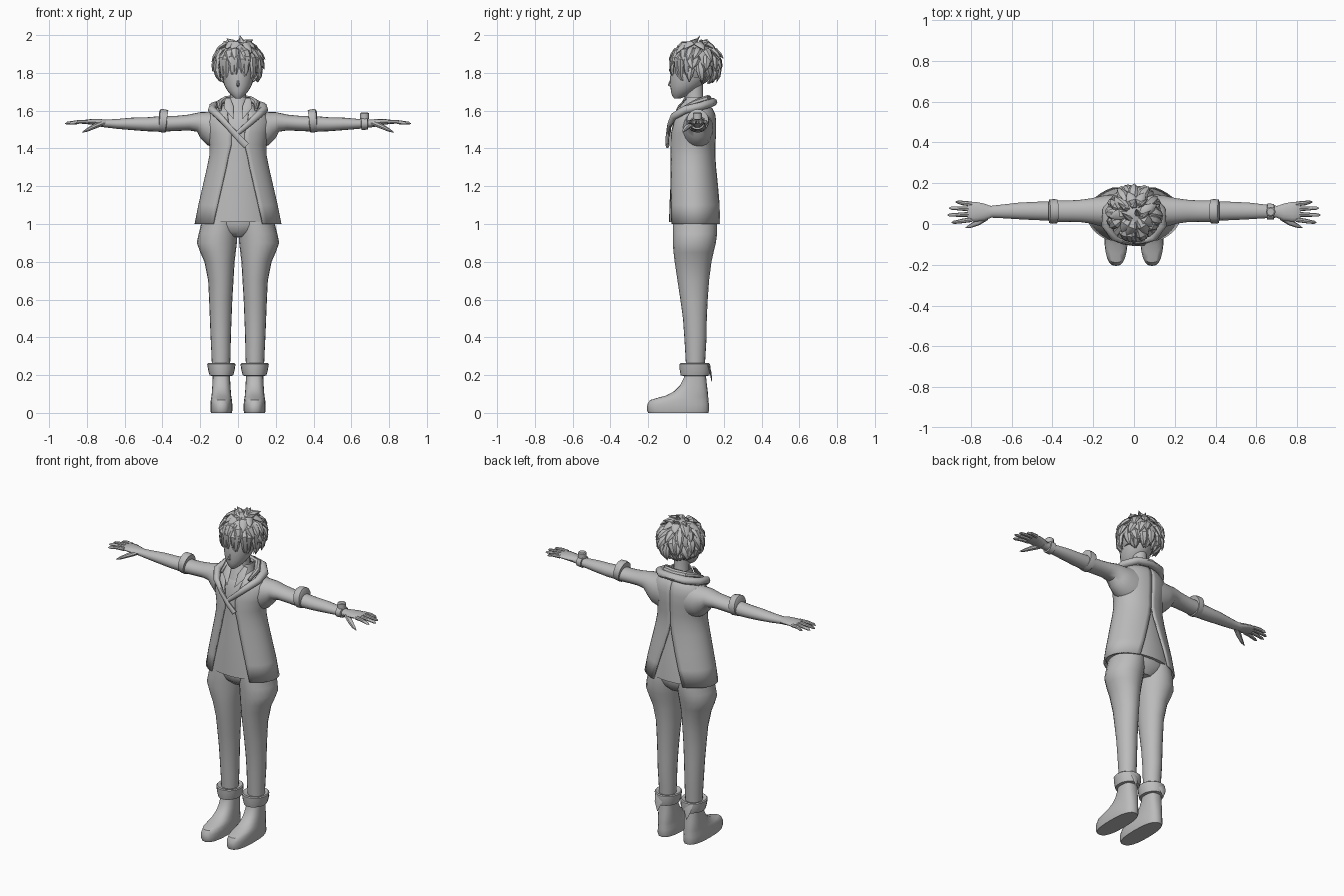
import bpy, bmesh, math, random
from mathutils import Vector

random.seed(4)
grey = bpy.data.materials.new("plain grey")
grey.diffuse_color = (0.5, 0.5, 0.5, 1)


def mesh_from_rings(name, rings, closed=True, caps=True, angle=40):
    """Skin a list of equal-length point rings."""
    bm = bmesh.new()
    vs = [[bm.verts.new(p) for p in r] for r in rings]
    n = len(vs[0])
    for a, b in zip(vs, vs[1:]):
        for i in range(n if closed else n - 1):
            j = (i + 1) % n
            bm.faces.new((a[i], a[j], b[j], b[i]))
    if caps and closed:
        bm.faces.new(vs[0])
        bm.faces.new(vs[-1])
    bmesh.ops.recalc_face_normals(bm, faces=bm.faces)
    me = bpy.data.meshes.new(name)
    bm.to_mesh(me)
    bm.free()
    me.materials.append(grey)
    ob = bpy.data.objects.new(name, me)
    bpy.context.collection.objects.link(ob)
    bpy.ops.object.select_all(action='DESELECT')
    ob.select_set(True)
    bpy.context.view_layer.objects.active = ob
    bpy.ops.object.shade_smooth_by_angle(angle=math.radians(angle))
    return ob


def power(v, e):
    return math.copysign(abs(v) ** e, v)


def stack(name, rows, n=20, e=1.0, s=1, caps=True):
    """Loft upright rows of (z, centre x, half width, front y, back y)."""
    rings = []
    for z, cx, hw, yf, yb in rows:
        rings.append([(s * (cx + hw * power(math.sin(t), e)),
                       (yf + yb) / 2 - (yb - yf) / 2 * power(math.cos(t), e), z)
                      for t in (2 * math.pi * i / n for i in range(n))])
    return mesh_from_rings(name, rings, caps=caps)


def sweep(name, pts, radii, n=10, up=(0, 0, 1), s=1, closed_path=False):
    """Sweep an ellipse (side radius, up radius) along points."""
    pts = [Vector((s * p[0], p[1], p[2])) for p in pts]
    rings, m = [], len(pts)
    for k, p in enumerate(pts):
        if closed_path:
            t = pts[(k + 1) % m] - pts[k - 1]
        else:
            t = pts[min(k + 1, m - 1)] - pts[max(k - 1, 0)]
        t.normalize()
        side = t.cross(Vector(up)).normalized()
        nor = side.cross(t)
        a, b = radii[min(k, len(radii) - 1)]
        rings.append([p + side * a * math.cos(q) + nor * b * math.sin(q)
                      for q in (2 * math.pi * i / n for i in range(n))])
    if closed_path:
        rings.append(rings[0])
    return mesh_from_rings(name, rings, caps=not closed_path)


# torso profile: z, half width, front y, back y, front gap, back gap
torso = [(1.00, .225, -.100, .190, .130, .100), (1.10, .205, -.097, .182, .108, .070),
         (1.20, .182, -.092, .168, .085, .040), (1.30, .159, -.087, .155, .062, .012),
         (1.36, .147, -.084, .150, .050, .001), (1.42, .145, -.082, .150, .035, .001),
         (1.48, .158, -.078, .155, .035, .001), (1.54, .166, -.066, .155, .050, .001),
         (1.58, .150, -.045, .150, .055, .001), (1.61, .110, -.015, .135, .045, .001),
         (1.63, .060, .005, .110, .030, .001)]

# lining visible in the front opening and back vent
stack("coat_lining", [(z + .01, 0, w - .012, f + .010, b - .012)
                      for z, w, f, b, _, _ in torso], n=32)

# open coat halves
for s in (1, -1):
    rings = []
    for z, w, f, b, gf, gb in torso:
        t0 = math.asin(gf / w)
        t1 = math.pi - math.asin(gb / w)
        rings.append([(s * w * math.sin(t), (f + b) / 2 - (b - f) / 2 * math.cos(t), z)
                      for t in (t0 + (t1 - t0) * i / 18 for i in range(19))])
    coat = mesh_from_rings("coat_half", rings, closed=False)
    mod = coat.modifiers.new("cloth", 'SOLIDIFY')
    mod.thickness, mod.offset = .010, 0

for s in (1, -1):
    # sleeve flowing out of the shoulder
    sweep("sleeve", [(.09, .06, 1.505), (.14, .063, 1.51), (.17, .063, 1.525), (.21, .064, 1.54),
                     (.26, .064, 1.537), (.32, .063, 1.533), (.40, .063, 1.53)],
          [(.085, .11), (.080, .095), (.072, .075), (.062, .052), (.055, .042), (.052, .040),
           (.052, .041)], n=20, s=s)
    # turned-up cuff
    sweep("sleeve_cuff", [(.375, .062, 1.543), (.378, .062, 1.543), (.395, .062, 1.546),
                          (.415, .062, 1.548), (.418, .062, 1.548)],
          [(.050, .048), (.059, .060), (.060, .062), (.058, .060), (.048, .045)], n=20, s=s)
    # forearm
    sweep("forearm", [(.40, .063, 1.53), (.48, .064, 1.528), (.56, .064, 1.53), (.64, .062, 1.53),
                      (.70, .060, 1.532), (.725, .060, 1.535)],
          [(.047, .042), (.045, .037), (.041, .033), (.034, .026), (.029, .021), (.032, .02)],
          n=16, s=s)
    # hand, fingers and thumb
    sweep("palm", [(.70, .060, 1.533), (.735, .058, 1.537), (.775, .060, 1.541),
                   (.805, .062, 1.541), (.815, .062, 1.540)],
          [(.028, .020), (.042, .019), (.048, .015), (.047, .012), (.042, .008)], n=14, s=s)
    for y0, y1, tip in ((.022, .008, .895), (.048, .044, .915), (.074, .078, .907), (.098, .108, .875)):
        sweep("finger", [(.795, y0, 1.541), (.84, (y0 + y1) / 2, 1.541),
                         (tip - .012, y1, 1.534), (tip, y1, 1.531)],
              [(.012, .011), (.011, .010), (.008, .008), (.002, .002)], n=8, s=s)
    sweep("thumb", [(.725, .035, 1.532), (.765, .008, 1.515), (.80, -.009, 1.497),
                    (.825, -.018, 1.485)],
          [(.018, .015), (.015, .013), (.010, .009), (.002, .002)], n=8, s=s)

    # trousers: z, inner x, outer x, front y, back y
    leg = [(1.06, .0, .185, -.065, .160), (1.0, .0, .195, -.070, .165), (.95, .002, .208, -.070, .165),
           (.90, .006, .218, -.070, .158), (.85, .012, .200, -.066, .146), (.80, .018, .178, -.060, .135),
           (.70, .024, .158, -.045, .122), (.60, .030, .153, -.030, .115), (.50, .034, .149, -.016, .110),
           (.40, .038, .145, -.009, .109), (.32, .039, .141, -.004, .104), (.25, .042, .138, 0, .100)]
    stack("trouser_leg", [(z, (a + b) / 2, (b - a) / 2, f, k) for z, a, b, f, k in leg], s=s)

    # boot with long toe
    boot = [(0, .088, .055, -.200, .118), (.012, .088, .058, -.206, .122), (.045, .088, .058, -.205, .121),
            (.068, .088, .056, -.190, .119), (.080, .088, .054, -.150, .118), (.092, .088, .052, -.105, .117),
            (.115, .088, .050, -.062, .115), (.145, .088, .048, -.032, .111),
            (.185, .088, .046, -.012, .107), (.225, .088, .046, -.005, .104)]
    stack("boot", boot, n=24, e=.8, s=s)
    # folded boot cuff with a pointed flap at the back
    stack("boot_cuff", [(.195, .088, .048, -.010, .108), (.198, .088, .062, -.028, .124),
                        (.225, .088, .070, -.033, .130), (.258, .088, .075, -.034, .128),
                        (.263, .088, .070, -.028, .122), (.255, .088, .050, -.008, .104)], s=s)
    sweep("boot_flap", [(.10, .115, .255), (.10, .130, .215), (.10, .137, .165)],
          [(.030, .008), (.024, .006), (.002, .002)], n=6, up=(0, 1, 0), s=s)

# hips joining both legs
stack("hips", [(.93, 0, .07, -.02, .12), (.96, 0, .13, -.055, .15), (1.0, 0, .185, -.068, .163),
               (1.06, 0, .18, -.065, .160)])

# neck and standing shirt collar
stack("neck", [(1.58, 0, .055, .0, .11), (1.64, 0, .043, .0, .09), (1.74, 0, .042, -.005, .09)])
stack("shirt_collar", [(1.585, 0, .085, -.045, .130), (1.625, 0, .070, -.030, .122),
                       (1.672, 0, .060, -.008, .120), (1.668, 0, .054, -.002, .114),
                       (1.625, 0, .050, .002, .105)])
for s in (1, -1):
    sweep("collar_point", [(.055, .0, 1.665), (.050, -.040, 1.62), (.026, -.070, 1.56)],
          [(.014, .005), (.026, .005), (.002, .002)], n=6, up=(0, -1, .4), s=s)

# hood roll over the shoulders, crossing at the chest
sweep("hood_roll", [(.045, -.098, 1.415), (.0, -.098, 1.46), (-.05, -.090, 1.515), (-.10, -.065, 1.570),
                    (-.138, -.005, 1.605), (-.130, .070, 1.622), (-.080, .125, 1.638), (0, .140, 1.645),
                    (.080, .125, 1.638), (.130, .070, 1.622), (.138, -.005, 1.605), (.10, -.065, 1.570),
                    (.05, -.088, 1.525), (-.015, -.092, 1.470)],
      [(.010, .018), (.010, .017), (.011, .016), (.018, .019), (.022, .022), (.025, .022),
       (.026, .022), (.026, .022), (.026, .022), (.025, .022), (.022, .022), (.018, .019),
       (.011, .016), (.010, .012)], n=10)
# second fold of the hood behind the neck
sweep("hood_fold", [(-.095, -.03, 1.605), (-.100, .045, 1.640), (-.065, .100, 1.660), (0, .116, 1.665),
                    (.065, .100, 1.660), (.100, .045, 1.640), (.095, -.03, 1.605)],
      [(.008, .008), (.018, .016), (.020, .018), (.020, .018), (.020, .018), (.018, .016),
       (.008, .008)], n=8)

# wrist watch on one arm
sweep("watch_strap", [(.652, .061, 1.531), (.654, .061, 1.531), (.686, .060, 1.532), (.688, .060, 1.532)],
      [(.030, .022), (.040, .034), (.038, .032), (.028, .020)], n=16)
sweep("watch_face", [(.67, .060, 1.555), (.67, .060, 1.585), (.67, .060, 1.590)],
      [(.024, .024), (.024, .024), (.018, .018)], n=12, up=(0, 1, 0))

# head with narrow chin
stack("head", [(1.664, 0, .014, -.062, -.030), (1.680, 0, .034, -.074, .010), (1.705, 0, .056, -.080, .050),
               (1.735, 0, .073, -.083, .085), (1.775, 0, .084, -.084, .120), (1.83, 0, .090, -.080, .140),
               (1.89, 0, .080, -.060, .130), (1.94, 0, .045, -.010, .090)], n=24)
sweep("nose", [(0, -.080, 1.765), (0, -.092, 1.735), (0, -.080, 1.727)],
      [(.004, .004), (.008, .006), (.004, .003)], n=6, up=(0, -1, 0))

# hair cap, then layered pointed locks
C, R = Vector((0, .050, 1.848)), Vector((.116, .122, .116))


def on_cap(az, el, k):
    a, e = math.radians(az), math.radians(el)
    return C + Vector((R.x * math.sin(a) * math.cos(e), -R.y * math.cos(a) * math.cos(e),
                       R.z * math.sin(e))) * k


mesh_from_rings("hair_cap", [[on_cap(az, el, max(.05, 1)) for az in range(0, 360, 15)]
                             for el in (-38, -20, 0, 20, 40, 60, 75, 89)])


def lock(az, el, drop, flare, width, swing=0):
    pts = [on_cap(az, el, .93), on_cap(az + swing * .3, el - drop * .35, 1.07),
           on_cap(az + swing * .7, el - drop * .7, 1 + flare * .65), on_cap(az + swing, el - drop, 1 + flare)]
    sweep("hair_lock", pts, [(width * .6, .010), (width, .014), (width * .7, .010), (.001, .001)],
          n=6, up=pts[1] - C)


# (elevation, locks, drop, flare, width)
for el, count, drop, flare, width in ((72, 9, 42, .17, .028), (48, 13, 42, .23, .027),
                                      (24, 15, 42, .24, .026), (0, 15, 40, .22, .025)):
    for i in range(count):
        az = 360 * (i + random.uniform(-.25, .25)) / count + el
        front = math.cos(math.radians(az)) > .55
        if front and el < 40:
            continue
        lock(az, el, drop + random.uniform(-8, 8), (.12 if front else flare) + random.uniform(-.05, .05),
             width, random.uniform(-14, 14))
# nape locks
for az in range(110, 251, 20):
    lock(az, -18, 38, .10, .022, random.uniform(-8, 8))
# fringe over the eyes
for i, az in enumerate((-62, -46, -31, -17, -4, 9, 23, 38, 53, 66)):
    lock(az, 48, 92 + (i % 3) * 8, .20, .024, 6 if i % 2 else -6)
# upright crown tufts
for x, y, z, lean in ((.02, .05, 2.0, -.01), (-.03, .03, 1.982, -.03), (.05, .04, 1.975, .03),
                      (0, .09, 1.980, .01), (-.05, .08, 1.965, -.03), (.04, .10, 1.968, .03)):
    sweep("crown_tuft", [(x * .5, y - .01, 1.93), (x, y, 1.962), (x + lean, y + .025, z)],
          [(.028, .018), (.018, .012), (.0005, .0005)], n=6, up=(0, 1, 0))
